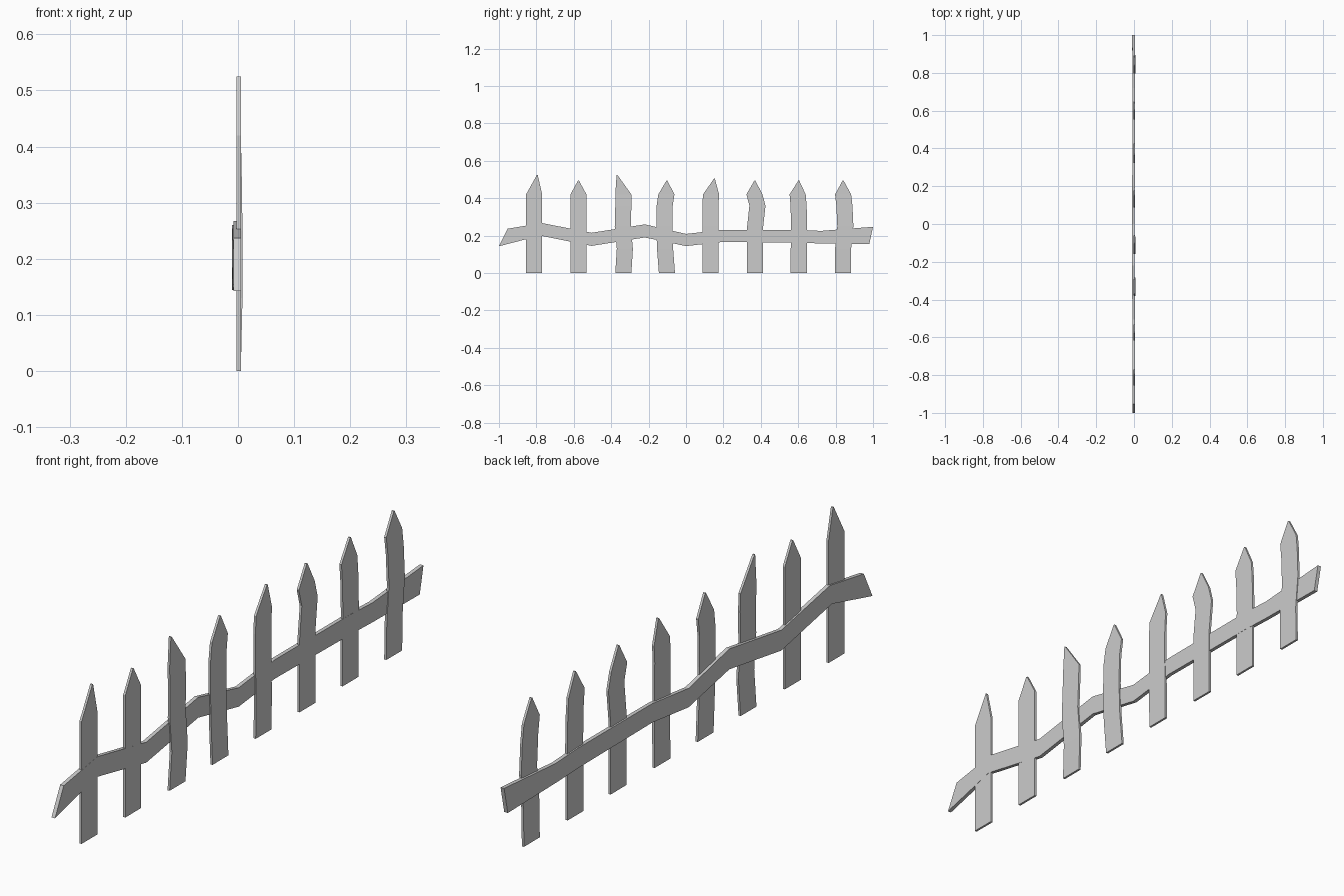
import bpy, bmesh


def slab(name, outline, x_back, x_front):
    """Loft a thin board from (left, right) edge pairs: each edge is (y, z)."""
    bm = bmesh.new()
    rings = []
    for (a, b), xb, xf in zip(outline, x_back, x_front):
        rings.append([bm.verts.new((x, *p)) for x, p in
                      ((xb, a), (xf, a), (xf, b), (xb, b))])
    for r, s in zip(rings, rings[1:]):
        for i in range(4):
            j = (i + 1) % 4
            bm.faces.new((r[i], r[j], s[j], s[i]))
    bm.faces.new(rings[0][::-1])
    bm.faces.new(rings[-1])
    bmesh.ops.remove_doubles(bm, verts=bm.verts, dist=1e-6)
    bmesh.ops.recalc_face_normals(bm, faces=bm.faces)
    mesh = bpy.data.meshes.new(name)
    bm.to_mesh(mesh)
    bm.free()
    obj = bpy.data.objects.new(name, mesh)
    bpy.context.collection.objects.link(obj)
    return obj


# Pickets: centre y, sideways bend at each level, tip offset, tip height, bulge in x
LEVELS = (0, 0.13, 0.25, 0.36, 0.42)
HALF = 0.043
pickets = [
    (-0.812, (0, 0, 0, 0, 0), 0.017, 0.525, 0.0),
    (-0.575, (0, 0, 0, 0, 0), 0.0, 0.495, 0.0),
    (-0.335, (0, 0.008, -0.003, 0, 0), -0.034, 0.525, 0.003),
    (-0.102, (0, -0.010, -0.014, -0.012, -0.003), 0.0, 0.495, 0.002),
    (0.132, (0, 0, -0.002, -0.002, 0.002), 0.020, 0.505, 0.001),
    (0.370, (0, 0, 0, 0.012, -0.004), -0.002, 0.495, 0.0),
    (0.603, (0, 0, 0.002, -0.001, -0.006), 0.0, 0.495, 0.0),
    (0.840, (0, 0, 0.012, 0.007, 0), 0.0, 0.495, 0.002),
]
for n, (y, bends, tip, tip_z, bulge) in enumerate(pickets, 1):
    rows = [((y + d - HALF, z), (y + d + HALF, z)) for d, z in zip(bends, LEVELS)]
    rows.append(((y + tip - 0.002, tip_z), (y + tip + 0.002, tip_z)))
    shift = [0, bulge, bulge, bulge / 2, 0, 0]
    slab(f"picket_{n}", rows, [-0.003 + s for s in shift], [0.005 + s for s in shift])

# Crooked rail: bottom y, bottom z, top y, top z, front x
rail = [
    (-1.0, 0.143, -0.953, 0.237, 0.0055),
    (-0.78, 0.200, -0.77, 0.267, 0.0055),
    (-0.505, 0.145, -0.505, 0.215, 0.005),
    (-0.22, 0.190, -0.22, 0.260, 0.003),
    (0.0, 0.144, 0.0, 0.209, 0.003),
    (0.195, 0.166, 0.195, 0.231, 0.004),
    (0.60, 0.162, 0.60, 0.231, 0.0055),
    (0.72, 0.158, 0.72, 0.225, 0.005),
    (0.98, 0.155, 1.0, 0.247, 0.004),
]
slab("rail", [((a, b), (c, d)) for a, b, c, d, _ in rail],
     [r[4] - 0.0135 for r in rail], [r[4] for r in rail])
